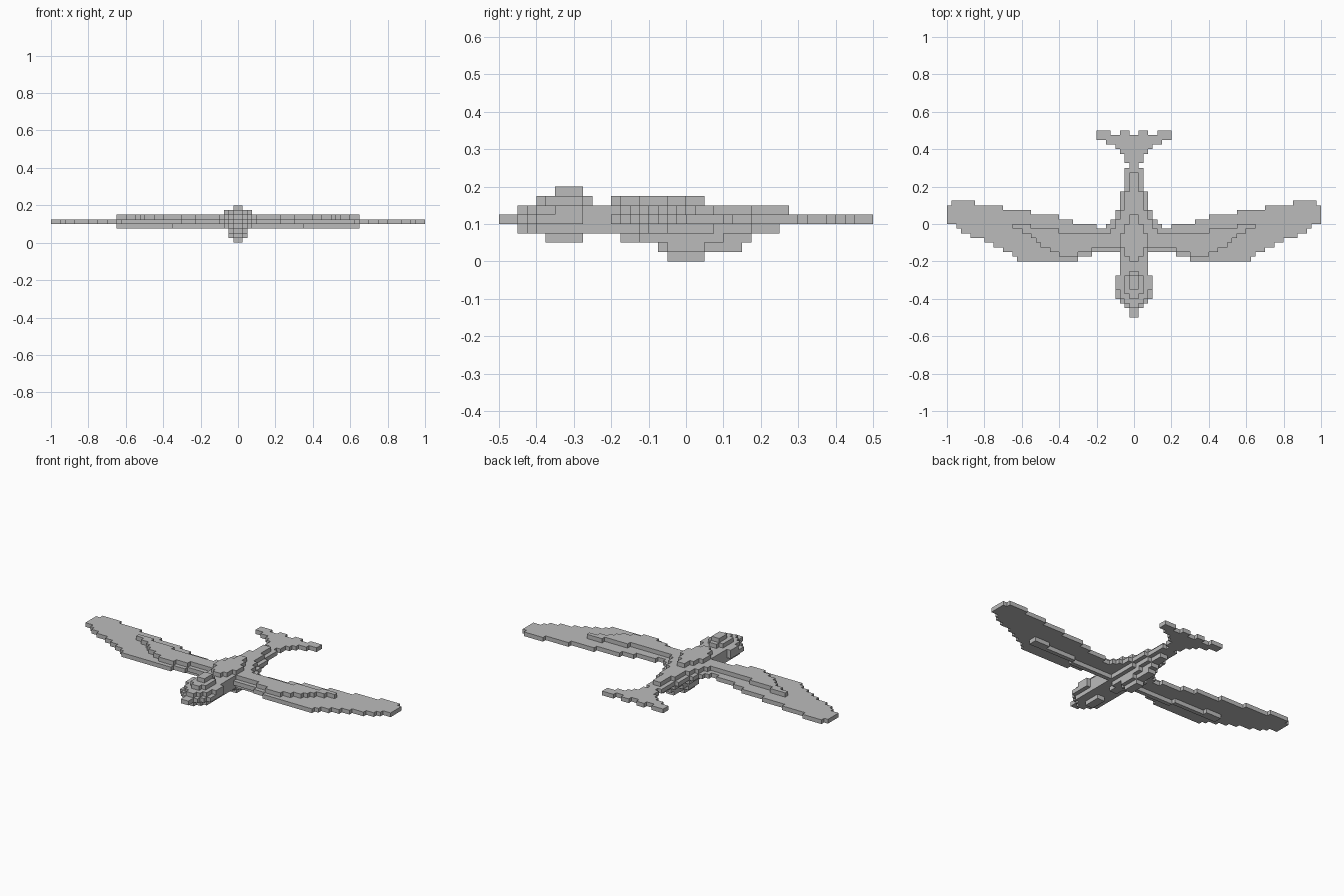
import bpy
import bmesh
from mathutils import Vector

if "Cube" in bpy.data.objects:
    bpy.data.objects.remove(bpy.data.objects["Cube"])

S = 0.025  # edge length of one cube

feather = bpy.data.materials.new("light_grey")
feather.diffuse_color = (0.5, 0.5, 0.5, 1)
feather.use_nodes = True
feather.node_tree.nodes["Principled BSDF"].inputs["Base Color"].default_value = feather.diffuse_color


def rows(z, start, steps):
    """Layer symmetric about x: steps are (y_end, half_width) going back from start."""
    cells, y0 = set(), start
    for y1, hw in steps:
        cells |= {(x, y, z) for y in range(y0, y1) for x in range(-hw, hw)}
        y0 = y1
    return cells


def step_at(steps, x):
    return next(y for end, y in steps if x < end)


def band(z, x0, x1, front, back):
    """Wing layer between two stepped edges, each a list of (x_end, y)."""
    return {(x, y, z) for x in range(x0, x1)
            for y in range(step_at(front, x), step_at(back, x))}


def build(name, cells):
    """Make the outer skin of a set of cubes."""
    bm = bmesh.new()
    for c in cells:
        for axis in range(3):
            for side in (0, 1):
                n = list(c)
                n[axis] += 1 if side else -1
                if tuple(n) in cells:
                    continue
                u, v = (axis + 1) % 3, (axis + 2) % 3
                quad = []
                for a, b in ((0, 0), (1, 0), (1, 1), (0, 1)):
                    p = Vector(c)
                    p[axis] += side
                    p[u] += a
                    p[v] += b
                    quad.append(bm.verts.new(p * S))
                bm.faces.new(quad if side else quad[::-1])
    bmesh.ops.remove_doubles(bm, verts=bm.verts[:], dist=S * 0.01)
    bmesh.ops.dissolve_limit(bm, angle_limit=0.01, verts=bm.verts[:], edges=bm.edges[:])
    me = bpy.data.meshes.new(name)
    bm.to_mesh(me)
    bm.free()
    me.materials.append(feather)
    bpy.context.collection.objects.link(bpy.data.objects.new(name, me))


# Body: stacked layers from belly to back
body = rows(0, -2, [(2, 1)])
body |= rows(1, -3, [(-2, 1), (2, 2), (6, 1)])
body |= rows(2, -7, [(-5, 1), (4, 2), (7, 1)])
body |= rows(3, -11, [(3, 3), (7, 2), (10, 1)])
body |= rows(4, -11, [(7, 3), (12, 2)])
body |= rows(5, -11, [(3, 3), (7, 2), (11, 1)])
body |= rows(6, -8, [(-7, 1), (-5, 2), (-2, 3), (0, 2), (2, 1)])
build("body", body)

# Head with beak
head = rows(2, -15, [(-11, 1)])
head |= rows(3, -18, [(-17, 1), (-16, 2), (-11, 3)])
head |= rows(4, -20, [(-18, 1), (-17, 2), (-16, 3), (-11, 4)])
head |= rows(5, -18, [(-17, 1), (-16, 2), (-14, 3), (-11, 4)])
head |= rows(6, -16, [(-15, 1), (-11, 2), (-10, 1)])
head |= rows(7, -14, [(-11, 1)])
build("head", head)

# Forked tail fan with notched rear edge
tail = rows(4, 12, [(13, 1), (15, 2), (16, 3), (17, 4), (18, 6), (19, 8)])
tail |= {(x, 19, 4) for x in range(-8, 8)
         if (x if x >= 0 else -1 - x) in (1, 2, 5, 6, 7)}
build("tail", tail)

# Wing: main sheet, raised arm on top, thin bone ridge below
wing = band(4, 3, 40,
            [(9, -6), (12, -7), (25, -8), (26, -7), (28, -6), (30, -5), (32, -4),
             (35, -3), (37, -2), (38, -1), (39, 0), (40, 0)],
            [(4, 3), (5, 1), (6, 0), (8, -1), (13, 0), (16, 1), (22, 2), (28, 3),
             (34, 4), (39, 5), (40, 4)])
wing |= band(5, 3, 26,
             [(9, -5), (12, -6), (16, -7), (18, -6), (20, -5), (21, -4), (22, -3),
              (24, -2), (26, -1)],
             [(4, 1), (5, -1), (16, -2), (22, -1), (26, 0)])
wing |= band(3, 3, 26,
             [(14, -5), (22, -4), (26, -4)],
             [(14, -4), (22, -3), (26, -2)])
build("wing_right", wing)
build("wing_left", {(-1 - x, y, z) for x, y, z in wing})
